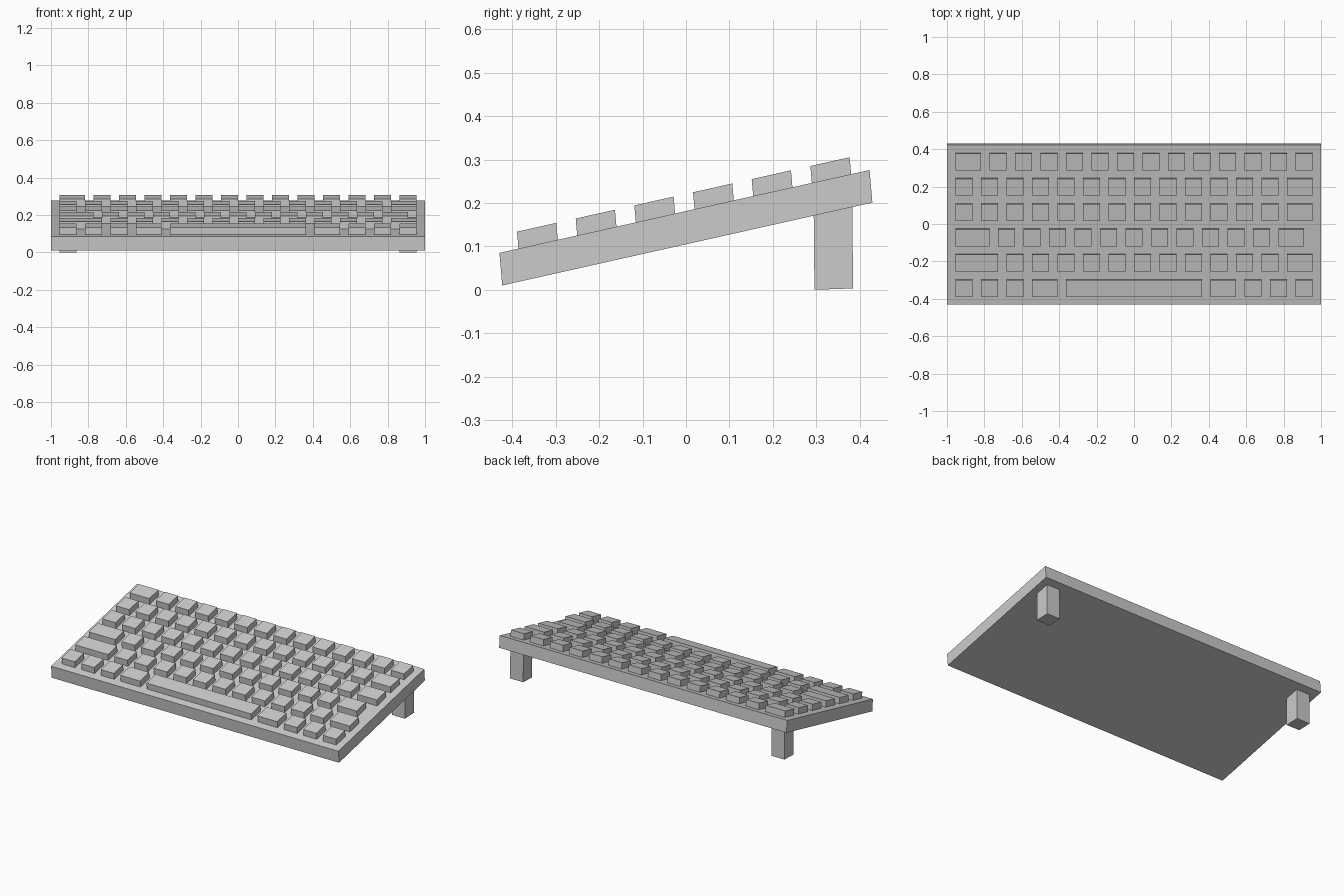
import bpy

if "Cube" in bpy.data.objects:
    bpy.data.objects.remove(bpy.data.objects["Cube"])

SLOPE = 0.2239      # rise of the deck per unit of depth
LEAN = -0.087       # backward lean of the upright edges
U = 1 / 22          # layout unit: key = 2, gap = 1


def prism(name, profile, x0, x1):
    """Extrude a (y, z) side profile from x0 to x1."""
    n = len(profile)
    verts = [(x, y, z) for x in (x0, x1) for y, z in profile]
    faces = [tuple(range(n))[::-1], tuple(range(n, 2 * n))]
    faces += [(i, (i + 1) % n, n + (i + 1) % n, n + i) for i in range(n)]
    mesh = bpy.data.meshes.new(name)
    mesh.from_pydata(verts, [], faces)
    mesh.update()
    ob = bpy.data.objects.new(name, mesh)
    bpy.context.collection.objects.link(ob)
    return ob


def tilted(t0, t1, h0, h1):
    """Side profile of a block lying on the tilted deck (h = 0 is the deck top)."""
    def point(t, h):
        y = t + LEAN * h
        return (y, 0.1812 + SLOPE * t + h + SLOPE * 0.0)
    return [point(t0, h0), point(t1, h0), point(t1, h1), point(t0, h1)]


# Case
prism("case", tilted(-0.430, 0.423, -0.0750, 0), -1, 1)

# Key widths per row, front row first
rows = [
    [2, 2, 2, 3, 16, 3, 2, 2, 2],
    [5] + [2] * 11 + [3],
    [4] + [2] * 11 + [3],
    [2] * 13 + [3],
    [2] * 13 + [3],
    [3] + [2] * 13,
]
for r, widths in enumerate(rows):
    t = -0.386 + 0.1352 * r
    x = -21 * U
    for c, w in enumerate(widths):
        name = "space_bar" if w == 16 else f"key_{r + 1}_{c + 1}"
        prism(name, tilted(t, t + 0.0905, -0.003, 0.039), x, x + w * U)
        x += (w + 1) * U

# Rear feet
foot = [(0.296, 0.0), (0.385, 0.003), (0.383, 0.225), (0.294, 0.205)]
for side, x in (("left", -21 * U), ("right", 19 * U)):
    prism(f"{side}_foot", foot, x, x + 2 * U)
